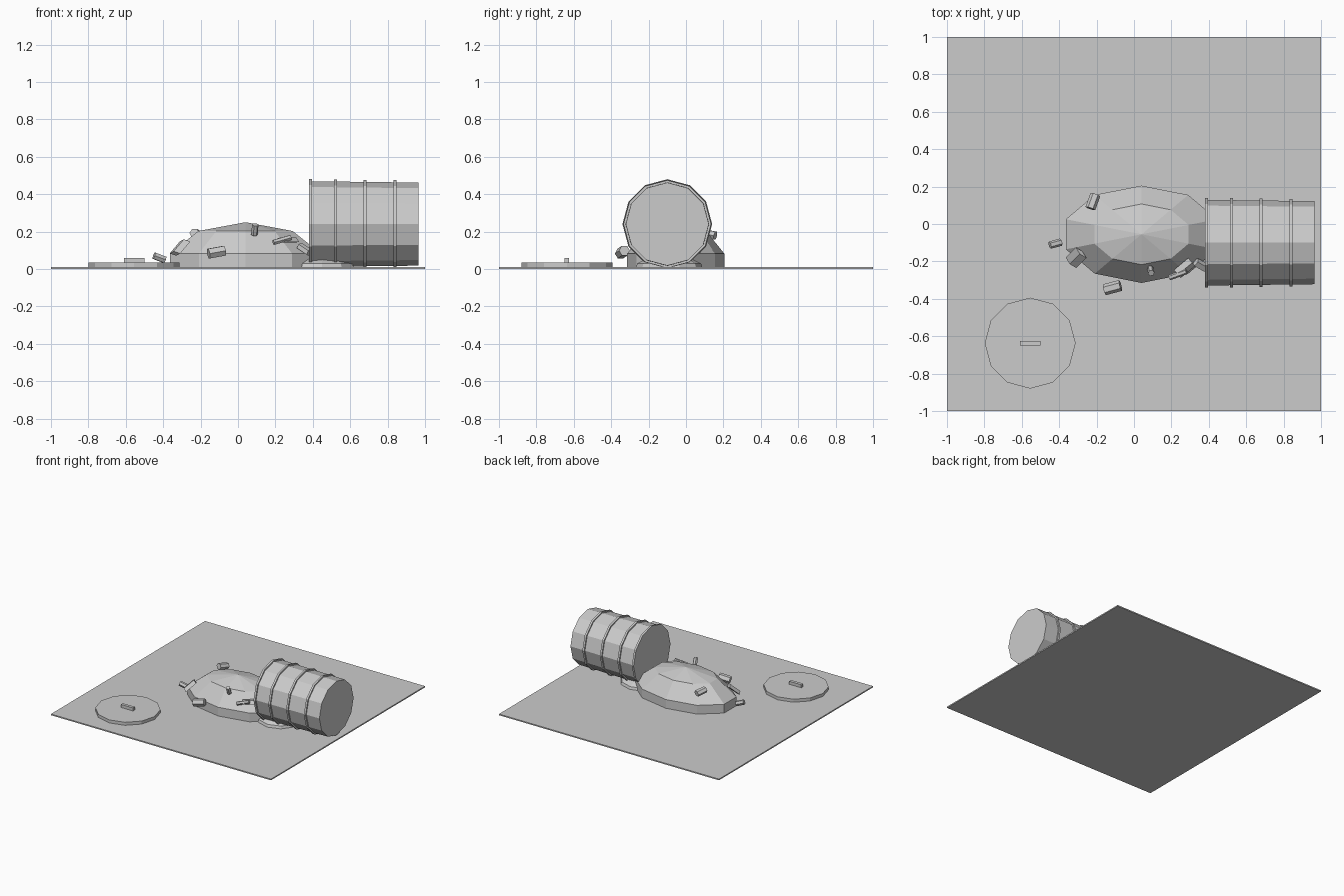
import bpy, bmesh, math
from mathutils import Matrix, Vector, Euler

cube = bpy.data.objects.get("Cube")
if cube:
    bpy.data.objects.remove(cube, do_unlink=True)

grey = bpy.data.materials.new("plain grey")
grey.use_nodes = True
color = (0.6, 0.6, 0.6, 1)
grey.diffuse_color = color
grey.node_tree.nodes["Principled BSDF"].inputs["Base Color"].default_value = color


def finish(name, bm):
    bmesh.ops.recalc_face_normals(bm, faces=bm.faces[:])
    mesh = bpy.data.meshes.new(name)
    bm.to_mesh(mesh)
    bm.free()
    mesh.materials.append(grey)
    obj = bpy.data.objects.new(name, mesh)
    bpy.context.collection.objects.link(obj)
    return obj


def box(name, low, high):
    bm = bmesh.new()
    low, high = Vector(low), Vector(high)
    bmesh.ops.create_cube(bm, size=1)
    bmesh.ops.scale(bm, vec=high - low, verts=bm.verts[:])
    bmesh.ops.translate(bm, vec=(low + high) / 2, verts=bm.verts[:])
    return finish(name, bm)


def lathe(name, profile, sides, center, stretch=1.0, start=90, along_x=False):
    """Stack rings of (radius, height); a zero radius makes a tip, open ends are capped."""
    bm = bmesh.new()
    rings = []
    for radius, height in profile:
        count = sides if radius > 0 else 1
        ring = []
        for i in range(count):
            a = math.radians(start) + math.tau * i / sides
            u, v = radius * math.cos(a), radius * stretch * math.sin(a)
            p = Vector((height, u, v)) if along_x else Vector((u, v, height))
            ring.append(bm.verts.new(p + Vector(center)))
        rings.append(ring)
    for a, b in zip(rings, rings[1:]):
        for i in range(sides):
            j = (i + 1) % sides
            if len(b) == 1:
                bm.faces.new((a[i], a[j], b[0]))
            else:
                bm.faces.new((a[i], a[j], b[j], b[i]))
    for ring in (rings[0], rings[-1]):
        if len(ring) > 2:
            bm.faces.new(ring)
    return finish(name, bm)


# Thin ground sheet
box("ground_slab", (-1, -1, 0), (1, 1, 0.01))

# Barrel lying on its side, slightly tapered, with raised hoops
START, END = 0.38, 0.965
WIDE, NARROW = 0.229, 0.222
AXIS = (0, -0.1, 0.24)


def barrel_radius(x):
    return WIDE + (NARROW - WIDE) * (x - START) / (END - START)


lathe("barrel_body", [(WIDE, START), (NARROW, END)], 12, AXIS, along_x=True)
for n, x in enumerate((0.387, 0.52, 0.68, 0.84)):
    r = barrel_radius(x) + 0.011
    lathe(f"barrel_hoop_{n + 1}", [(r, x - 0.008), (r, x + 0.008)], 12, AXIS, along_x=True)

# Loose lid with a bar handle
lathe("lid", [(0.243, 0.008), (0.243, 0.035)], 12, (-0.555, -0.637, 0))
box("lid_handle", (-0.61, -0.65, 0.03), (-0.5, -0.625, 0.06))

# Spilled heap and the smaller spill under the barrel mouth
heap = [(0.425, 0), (0.425, 0.082), (0.265, 0.203), (0, 0.25)]
lathe("heap", heap, 10, (0.04, -0.055, 0), stretch=0.612)
lathe("small_spill", [(0.18, 0), (0.17, 0.03), (0.11, 0.06), (0, 0.08)], 10, (0.45, -0.09, 0))


# Chips scattered over the heap
def chip(name, sides, size, place, turn):
    bm = bmesh.new()
    bmesh.ops.create_cone(bm, cap_ends=True, segments=sides, radius1=0.5, radius2=0.5, depth=1)
    # Lay the prism along its own x axis
    bmesh.ops.rotate(bm, verts=bm.verts[:], cent=(0, 0, 0), matrix=Matrix.Rotation(math.pi / 2, 3, "Y"))
    bmesh.ops.scale(bm, vec=size, verts=bm.verts[:])
    rot = Euler([math.radians(t) for t in turn]).to_matrix().to_4x4()
    bmesh.ops.transform(bm, matrix=Matrix.Translation(place) @ rot, verts=bm.verts[:])
    finish(name, bm)


chips = [
    (6, (0.08, 0.055, 0.05), (-0.22, 0.12, 0.185), (0, 10, 70)),
    (6, (0.065, 0.04, 0.04), (-0.42, -0.105, 0.06), (0, 20, 15)),
    (4, (0.1, 0.08, 0.03), (-0.31, -0.18, 0.115), (0, -40, 45)),
    (6, (0.09, 0.06, 0.06), (-0.115, -0.34, 0.09), (0, -10, 15)),
    (6, (0.06, 0.035, 0.035), (0.09, -0.25, 0.21), (0, -65, -80)),
    (6, (0.1, 0.03, 0.03), (0.235, -0.27, 0.155), (0, -15, 20)),
    (4, (0.1, 0.06, 0.03), (0.27, -0.235, 0.155), (20, 0, 40)),
    (5, (0.07, 0.05, 0.04), (0.355, -0.22, 0.105), (0, 30, -30)),
]
for n, (sides, size, place, turn) in enumerate(chips):
    chip(f"chip_{n + 1}", sides, size, place, turn)
